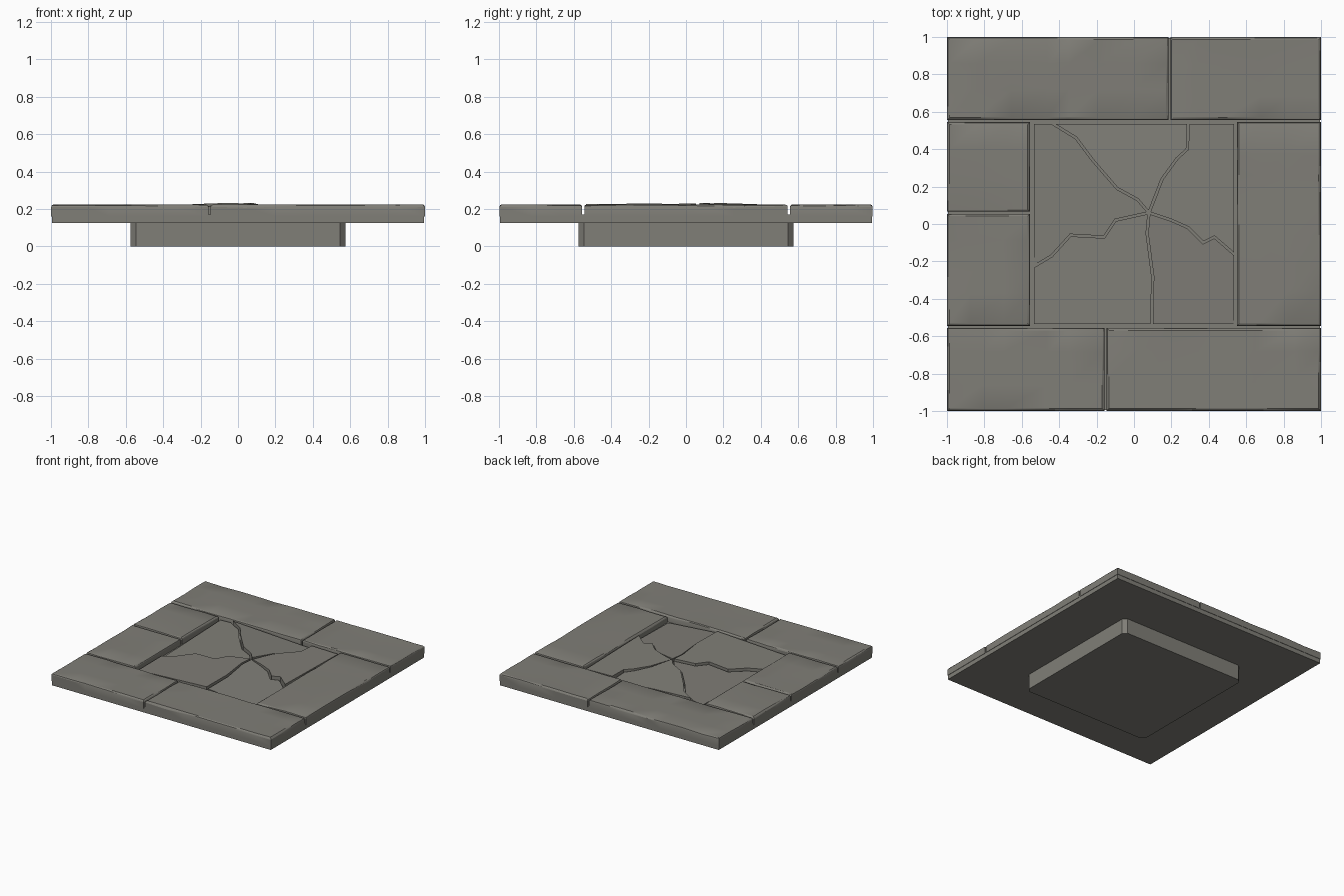
import bpy, bmesh, random
from mathutils import Vector

random.seed(4)
cube = bpy.data.objects.get("Cube")
if cube:
    bpy.data.objects.remove(cube, do_unlink=True)

stone = bpy.data.materials.new("warm_grey_stone")
stone.use_nodes = True
colour = (0.215, 0.209, 0.185, 1)
stone.diffuse_color = colour
bsdf = stone.node_tree.nodes["Principled BSDF"]
bsdf.inputs["Base Color"].default_value = colour
bsdf.inputs["Roughness"].default_value = 0.9

BASE_TOP, SLAB_TOP, HOLE = 0.17, 0.222, 0.54


def finish(bm, name):
    bmesh.ops.recalc_face_normals(bm, faces=bm.faces)
    mesh = bpy.data.meshes.new(name)
    bm.to_mesh(mesh)
    bm.free()
    mesh.materials.append(stone)
    obj = bpy.data.objects.new(name, mesh)
    bpy.context.collection.objects.link(obj)
    return obj


def box(lo, hi):
    bm = bmesh.new()
    bmesh.ops.create_cube(bm, size=1)
    lo, hi = Vector(lo), Vector(hi)
    for v in bm.verts:
        v.co = (lo + hi) / 2 + v.co * (hi - lo)
    return bm


def cut_rows(bm, axis, lo, hi):
    """Slice a box into uneven strips along one axis."""
    count = max(2, round((hi - lo) / 0.16))
    normal = Vector((0, 0, 0))
    normal[axis] = 1
    for i in range(1, count):
        where = lo + (hi - lo) * (i + random.uniform(-0.2, 0.2)) / count
        bmesh.ops.bisect_plane(bm, geom=bm.verts[:] + bm.edges[:] + bm.faces[:],
                               plane_co=normal * where, plane_no=normal)


def worn_slab(name, x0, x1, y0, y1):
    """A paving slab with an uneven top and worn upper edges."""
    bm = box((x0, y0, BASE_TOP - 0.01), (x1, y1, SLAB_TOP))
    cut_rows(bm, 0, x0, x1)
    cut_rows(bm, 1, y0, y1)
    rim = [e for e in bm.edges
           if all(v.co.z > SLAB_TOP - 0.001 for v in e.verts)
           and any(abs(f.normal.z) < 0.5 for f in e.link_faces)]
    bmesh.ops.bevel(bm, geom=rim, offset=0.012, segments=2, profile=0.5,
                    affect='EDGES')
    for v in bm.verts:
        if v.co.z > SLAB_TOP - 0.001:
            v.co.z += random.uniform(-0.003, 0.003)
        elif v.co.z > SLAB_TOP - 0.02:
            v.co.z += random.uniform(-0.004, 0.002)
    obj = finish(bm, name)
    bpy.ops.object.select_all(action='DESELECT')
    obj.select_set(True)
    bpy.context.view_layer.objects.active = obj
    bpy.ops.object.shade_smooth_by_angle(angle=0.4)


# Lower block with narrow chamfered corners
bm = box((-0.575, -0.575, 0), (0.575, 0.575, 0.13))
uprights = [e for e in bm.edges
            if abs(e.verts[0].co.z - e.verts[1].co.z) > 0.1]
bmesh.ops.bevel(bm, geom=uprights, offset=0.03, segments=1, affect='EDGES')
finish(bm, "lower_block")

# Base plate
finish(box((-0.995, -0.995, 0.125), (0.995, 0.995, BASE_TOP)), "base_plate")

# Border slabs
GAP = 0.006
IN, OUT = 0.55, 0.998
worn_slab("back_left_slab", 0.19 + GAP, OUT, IN + GAP, OUT)
worn_slab("back_right_slab", -OUT, 0.19 - GAP, IN + GAP, OUT)
worn_slab("front_left_slab", -0.152 + GAP, OUT, -OUT, -IN - GAP)
worn_slab("front_right_slab", -OUT, -0.152 - GAP, -OUT, -IN - GAP)
worn_slab("left_side_slab", IN, OUT, -IN + GAP, IN - GAP)
worn_slab("right_side_back_slab", -OUT, -IN - GAP, 0.06 + GAP, IN - GAP)
worn_slab("right_side_front_slab", -OUT, -IN - GAP, -IN + GAP, 0.06 - GAP)

# Cracks of the centre slab, each running from its rim to the hub
HUB = (0.08, 0.06)
back_right = [(-0.44, HOLE), (-0.31, 0.46), (-0.22, 0.34), (-0.09, 0.19), (0.02, 0.13)]
back_left = [(0.29, HOLE), (0.285, 0.4), (0.23, 0.35), (0.15, 0.24)]
left = [(HOLE, -0.165), (0.43, -0.07), (0.37, -0.1), (0.29, -0.02), (0.2, 0.02)]
front = [(0.095, -HOLE), (0.1, -0.28), (0.07, -0.05)]
right = [(-HOLE, -0.23), (-0.44, -0.17), (-0.34, -0.06), (-0.16, -0.07), (-0.1, 0.02)]


def shard(name, crack_a, crack_b, corner, height, slope_x, slope_y):
    """A broken piece between two cracks, its top sinking towards the rim."""
    outline = [HUB] + crack_a[::-1] + corner + crack_b
    bm = bmesh.new()
    face = bm.faces.new([bm.verts.new((x, y, BASE_TOP - 0.01)) for x, y in outline])
    face.normal_update()
    if face.normal.z < 0:
        face.normal_flip()
    # Narrow the piece to open the cracks
    rim = bmesh.ops.inset_individual(bm, faces=[face], thickness=0.006,
                                     use_even_offset=True)["faces"]
    bmesh.ops.delete(bm, geom=rim, context='FACES')
    top = bmesh.ops.extrude_face_region(bm, geom=bm.faces[:])["geom"]
    for v in top:
        if isinstance(v, bmesh.types.BMVert):
            v.co.z = (height + slope_x * (v.co.x - HUB[0])
                      + slope_y * (v.co.y - HUB[1]))
    # Keep one closed prism
    bmesh.ops.triangulate(bm, faces=[f for f in bm.faces if len(f.verts) > 4])
    finish(bm, name)


shard("back_shard", back_right, back_left, [], 0.233, -0.05, -0.075)
shard("back_left_shard", back_left, left, [(HOLE, HOLE)], 0.224, -0.02, -0.02)
shard("front_left_shard", left, front, [(HOLE, -HOLE)], 0.226, -0.08, 0.02)
shard("front_right_shard", front, right, [(-HOLE, -HOLE)], 0.229, 0.05, 0.005)
shard("back_right_shard", right, back_right, [(-HOLE, HOLE)], 0.216, 0.05, 0.03)
